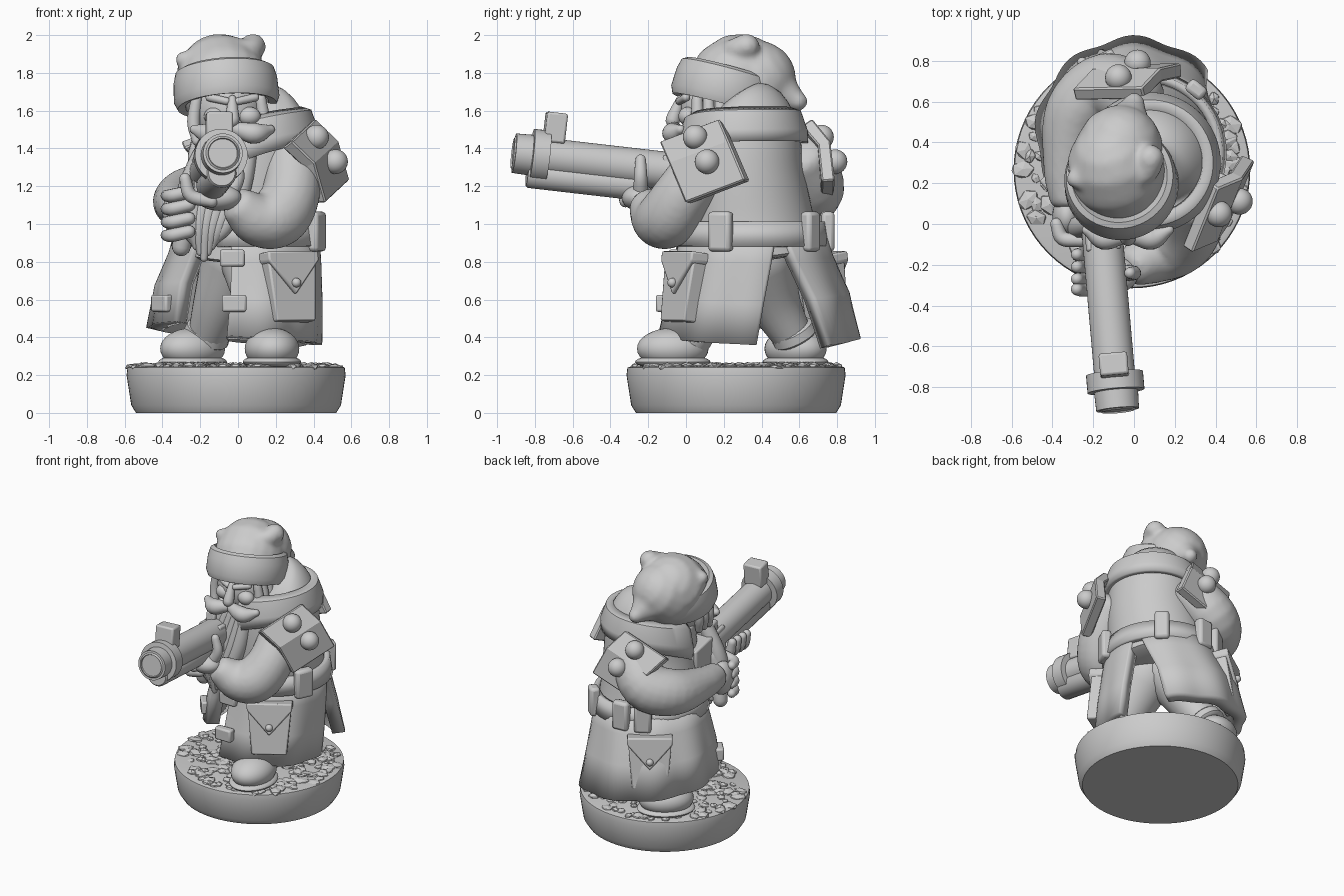
import bpy, bmesh, math, random
from mathutils import Vector, Matrix, Quaternion

if "Cube" in bpy.data.objects:
    bpy.data.objects.remove(bpy.data.objects["Cube"], do_unlink=True)
random.seed(4)
TURN = -54.5          # the body is turned away from the aim direction

grey = bpy.data.materials.new("plain_grey")
grey.use_nodes = True
grey.diffuse_color = (0.6, 0.6, 0.6, 1)
grey.node_tree.nodes["Principled BSDF"].inputs["Base Color"].default_value = (0.6, 0.6, 0.6, 1)


def finish(name, bm, smooth=True, bevel=0):
    bmesh.ops.recalc_face_normals(bm, faces=bm.faces)
    for f in bm.faces:
        f.smooth = smooth
    me = bpy.data.meshes.new(name)
    bm.to_mesh(me)
    bm.free()
    me.materials.append(grey)
    ob = bpy.data.objects.new(name, me)
    bpy.context.collection.objects.link(ob)
    if smooth:
        bpy.ops.object.select_all(action='DESELECT')
        ob.select_set(True)
        bpy.context.view_layer.objects.active = ob
        bpy.ops.object.shade_smooth_by_angle(angle=math.radians(40))
    if bevel:
        m = ob.modifiers.new("edge", 'BEVEL')
        m.width, m.segments = bevel, 2
    return ob


def bridge(bm, rings, closed=True):
    for a, b in zip(rings, rings[1:]):
        n = len(a)
        for i in range(n if closed else n - 1):
            bm.faces.new((a[i], a[(i + 1) % n], b[(i + 1) % n], b[i]))


def ring(bm, c, q, r, n):
    return [bm.verts.new(Vector(c) + q @ Vector((r * math.cos(t), r * math.sin(t), 0)))
            for t in (2 * math.pi * i / n for i in range(n))]


def loft_into(bm, pts, n=20, cap=1.0, steps=5):
    """Round limb through (x, y, z, radius) points, with domed ends."""
    p = [Vector(v) for v in pts]
    p = [p[0] * 2 - p[1]] + p + [p[-1] * 2 - p[-2]]
    s = []
    for a, b, c, d in zip(p, p[1:], p[2:], p[3:]):
        for k in range(steps):
            t = k / steps
            s.append((b * 2 + (c - a) * t + (a * 2 - b * 5 + c * 4 - d) * t * t
                      + (b * 3 - a - c * 3 + d) * t ** 3) / 2)
    s.append(p[-2])
    pos, rad = [v.to_3d() for v in s], [max(v[3], 0.004) for v in s]
    d0, d1 = (pos[0] - pos[1]).normalized(), (pos[-1] - pos[-2]).normalized()
    dome = [math.radians(a) for a in (25, 50, 70, 85)]
    pre = [(pos[0] + d0 * rad[0] * cap * math.sin(a), rad[0] * math.cos(a)) for a in reversed(dome)]
    post = [(pos[-1] + d1 * rad[-1] * cap * math.sin(a), rad[-1] * math.cos(a)) for a in dome]
    allr = pre + list(zip(pos, rad)) + post
    q, last, rings = None, None, []
    for i, (c, r) in enumerate(allr):
        d = (allr[min(i + 1, len(allr) - 1)][0] - allr[max(i - 1, 0)][0]).normalized()
        q = d.to_track_quat('Z', 'Y') if q is None else last.rotation_difference(d) @ q
        last = d
        rings.append(ring(bm, c, q, r, n))
    bridge(bm, rings)
    bm.faces.new(rings[0])
    bm.faces.new(rings[-1])


def lofts(name, paths, **kw):
    bm = bmesh.new()
    for pts in paths:
        loft_into(bm, pts, **kw)
    return finish(name, bm)


def blend(ob, voxel=0.016, rounds=6):
    """Fuse overlapping shapes into one soft surface."""
    m = ob.modifiers.new("fuse", 'REMESH')
    m.mode, m.voxel_size, m.use_smooth_shade = 'VOXEL', voxel, True
    m = ob.modifiers.new("soften", 'SMOOTH')
    m.iterations = rounds


def revolve(name, profile, loc, q=Quaternion(), n=40, closed=False):
    bm = bmesh.new()
    rings = [ring(bm, Vector(loc) + q @ Vector((0, 0, h)), q, r, n) for r, h in profile]
    bridge(bm, rings + ([rings[0]] if closed else []))
    if not closed:
        bm.faces.new(rings[0])
        bm.faces.new(rings[-1])
    finish(name, bm)


def ball(name, loc, size, yaw=0):
    bm = bmesh.new()
    m = Matrix.LocRotScale(Vector(loc), Matrix.Rotation(math.radians(yaw), 3, 'Z'), Vector(size))
    bmesh.ops.create_uvsphere(bm, u_segments=28, v_segments=16, radius=1, matrix=m)
    finish(name, bm)


def box(name, loc, size, yaw=0, q=None, bevel=0.012):
    bm = bmesh.new()
    rot = q or Matrix.Rotation(math.radians(yaw), 3, 'Z').to_quaternion()
    bmesh.ops.create_cube(bm, size=1, matrix=Matrix.LocRotScale(Vector(loc), rot, Vector(size)))
    finish(name, bm, bevel=bevel)


def shell(name, top, hem, levels, thick, fold=0.0, tilt=0.0, droop=0.0, n=56):
    """Cloth wall around the body between two angles; the hem may tilt and the ends droop."""
    bm, rows = bmesh.new(), []
    for i, (z, r, cx, cy) in enumerate(levels):
        f, row = i / (len(levels) - 1), []
        for k in range(n + 1):
            t = k / n
            lo, hi = (top[j] + (hem[j] - top[j]) * f for j in (0, 1))
            a = math.radians(lo + (hi - lo) * t + TURN)
            rr = r - thick / 2 + fold * f * math.sin(9 * a)
            h = z + tilt * f * t - droop * (1 + f) / 2 * abs(2 * t - 1) ** 3
            row.append(bm.verts.new((cx + rr * math.cos(a), cy + rr * math.sin(a), h)))
        rows.append(row)
    bridge(bm, rows, closed=False)
    m = finish(name, bm).modifiers.new("thickness", 'SOLIDIFY')
    m.thickness, m.offset = thick, 0


def around(angle, r, z):
    a = math.radians(angle + TURN)
    return Vector((0.05 + r * math.cos(a), 0.35 + r * math.sin(a), z))


# Base with rubble
revolve("base", [(0.53, 0), (0.555, 0.04), (0.58, 0.2), (0.575, 0.24), (0.56, 0.245)], (-0.01, 0.265, 0), n=72)
bm = bmesh.new()
for i in range(260):
    a, d = random.uniform(0, 2 * math.pi), 0.54 * math.sqrt(random.random())
    s = random.uniform(0.02, 0.05)
    rot = Matrix.Rotation(random.uniform(0, 3), 3, 'Z') @ Matrix.Rotation(random.uniform(-.2, .2), 3, 'X')
    bmesh.ops.create_icosphere(bm, subdivisions=1, radius=1, matrix=Matrix.LocRotScale(
        Vector((d * math.cos(a) - 0.01, d * math.sin(a) + 0.265, 0.243)), rot,
        Vector((s * 1.3, s, random.uniform(0.012, 0.028)))))
finish("rubble", bm, smooth=False)

# Boots and legs
for side, (x, y), yaw in (("left", (0.18, -0.07), 5), ("right", (-0.24, 0.58), -50)):
    ball(side + "_boot", (x, y, 0.34), (0.145, 0.19, 0.11), yaw)
    ball(side + "_sole", (x, y, 0.27), (0.155, 0.2, 0.04), yaw)
lofts("trousers", [[(0.1, 0.25, 0.82, 0.2), (0.15, 0.08, 0.55, 0.15), (0.18, 0.02, 0.4, 0.12)],
                   [(0, 0.38, 0.82, 0.2), (-0.1, 0.47, 0.58, 0.14), (-0.17, 0.58, 0.38, 0.1)]])
lofts("trouser_cuff", [[(-0.155, 0.56, 0.44, 0.12), (-0.17, 0.58, 0.4, 0.125)]], cap=0.2)

# Long coat
lofts("coat_body", [[(0.05, 0.35, 0.84, 0.37), (0.06, 0.33, 1.02, 0.345), (0.08, 0.305, 1.25, 0.322),
                     (0.08, 0.3, 1.45, 0.305), (0.07, 0.29, 1.55, 0.27), (0.05, 0.25, 1.6, 0.18)]], n=48, cap=0.1)
shell("coat_left_skirt", (-50, 75), (-46, 67), [(0.98, .38, .05, .35), (0.8, .39, .05, .33),
      (0.6, .41, .035, .3), (0.4, .43, .01, .275)], 0.09, 0.01, tilt=-0.04)
shell("coat_right_skirt", (77, 284), (97, 280), [(0.98, .38, .05, .35), (0.8, .4, .03, .38),
      (0.6, .44, 0, .42), (0.35, .48, 0, .435)], 0.09, 0.012, tilt=0.13)
shell("collar", (-70, 240), (-66, 236), [(1.6, .275, .08, .3), (1.59, .315, .08, .3),
      (1.5, .345, .08, .3), (1.44, .345, .08, .3)], 0.045, droop=0.17)

# Belt and its pouches
shell("belt", (-60, 290), (-60, 290), [(1.01, .385, .05, .35), (0.88, .405, .05, .35)], 0.04)
for a, w in ((30, 0.13), (105, 0.1), (150, 0.12), (172, 0.12)):
    box("belt_pouch", around(a, 0.4, 0.96), (0.07, w, 0.21), a + TURN, bevel=0.02)


# Large pockets with pointed flaps and buttons
def pocket(tag, angle, r):
    q = (Matrix.Rotation(math.radians(angle + TURN), 3, 'Z') @ Matrix.Rotation(math.radians(-8), 3, 'Y')).to_quaternion()
    c = around(angle, r, 0.66)
    for name, outline, x0, x1 in (
            ("pocket", [(-.12, -.18), (.12, -.18), (.15, .17), (-.15, .17)], -0.07, 0.045),
            ("pocket_flap", [(-.155, .19), (-.155, .14), (0, -.04), (.155, .14), (.155, .19)], -0.05, 0.065)):
        bm = bmesh.new()
        rings = [[bm.verts.new(c + q @ Vector((x, y, z))) for y, z in outline] for x in (x0, x1)]
        bridge(bm, rings)
        for rg in rings:
            bm.faces.new(rg)
        finish(tag + "_" + name, bm, bevel=0.01)
    ball(tag + "_pocket_button", c + q @ Vector((0.07, 0, 0.02)), (0.025,) * 3)


pocket("left", -4, 0.43)
pocket("right", 179, 0.47)
for loc, yaw in (((-0.02, -0.13, 0.58), 0), ((-0.03, -0.06, 0.82), 0), ((-0.4, 0.18, 0.58), -50)):
    box("coat_toggle", loc, (0.13, 0.06, 0.09), yaw)

# Sleeves
blend(lofts("left_sleeve", [[(0.29, 0.13, 1.35, .15), (0.28, -0.01, 1.16, .155), (0.21, -0.09, 1.04, .165),
                             (0.1, -0.15, 1.03, .145), (0.0, -0.21, 1.1, .1)]], cap=0.5))
blend(lofts("right_sleeve", [[(0.02, 0.6, 1.36, .155), (-0.13, 0.67, 1.19, .17), (-0.28, 0.54, 1.13, .16),
                              (-0.33, 0.28, 1.11, .115), (-0.32, 0.12, 1.1, .095)]], cap=0.5))


# Shoulder plates with round studs
def plate(tag, angle, out, sign):
    a = math.radians(angle)
    nrm, tan = Vector((math.cos(a), math.sin(a), 0)), Vector((-math.sin(a), math.cos(a), 0)) * sign
    c, bm = Vector((0.07, 0.34, 0)), bmesh.new()
    spot = lambda o, s, z: c + nrm * (o + out) + tan * s + Vector((0, 0, z))
    rows = [[bm.verts.new(spot(o, sh + s, z + 0.35 * s)) for s in (-0.17, 0.17)]
            for o, z, sh in ((0.35, 1.48, -0.19), (0.44, 1.37, -0.1), (0.46, 1.17, 0.0))]
    bridge(bm, rows, closed=False)
    ob = finish(tag + "_shoulder_plate", bm, smooth=False)
    m = ob.modifiers.new("thickness", 'SOLIDIFY')
    m.thickness, m.offset = 0.07, 0
    ob.modifiers.new("edge", 'BEVEL').width = 0.008
    for o, s, z in ((0.5, -0.045, 1.33), (0.43, -0.14, 1.46)):
        ball(tag + "_plate_stud", spot(o, s, z), (0.065,) * 3)


plate("left", -22, 0, 1)
plate("right", 91, -0.05, -1)

# Head, face and whiskers
ball("head", (-0.05, 0.16, 1.6), (0.19, 0.19, 0.21))
lofts("nose", [[(-0.03, -0.03, 1.66, .022), (-0.03, -0.06, 1.58, .035), (-0.03, -0.07, 1.55, .038)]])
for s in (-1, 1):
    lofts("moustache", [[(-0.03 + s * .03, -0.06, 1.5, .04), (-0.03 + s * .12, -0.07, 1.48, .055),
                         (-0.03 + s * .2, -0.03, 1.5, .025)]])
    lofts("eyebrow", [[(-0.03 + s * .03, -0.035, 1.65, .02), (-0.03 + s * .12, 0, 1.67, .022)]])
    ball("cheek", (-0.03 + s * 0.09, 0.01, 1.57), (0.06, 0.05, 0.05))
    lofts("side_hair", [[(-0.05 + s * .17, y, 1.66, .03), (-0.05 + s * .185, y, 1.54, .035),
                         (-0.05 + s * .17, y - .02, 1.44, .025)] for y in (0.06, 0.12, 0.18)], n=10)
lofts("beard", [[(-0.04 + i * .035, 0.02, 1.46, .05), (-0.12 + i * .045, -0.01, 1.2, .06),
                 (-0.17 + i * .035, -0.03, 1.0, .05), (-0.18 + i * .02, -0.02, 0.82 + abs(i) * .03, .02)]
                for i in range(-3, 4)], n=10)

# Drooping cap with a rolled brim
tilt = (Matrix.Rotation(math.radians(-15), 3, 'X') @ Matrix.Rotation(math.radians(-4), 3, 'Y')).to_quaternion()
revolve("cap_brim", [(0.22, -0.1), (0.262, -0.11), (0.28, -0.07), (0.275, 0.03), (0.262, 0.08), (0.235, 0.095),
                     (0.2, 0.05)], (-0.065, 0.21, 1.73), tilt, n=56, closed=True)
blend(lofts("cap", [[(-0.08, 0.25, 1.74, .245), (-0.09, 0.28, 1.77, .24)],
                    [(-0.08, 0.34, 1.74, .22), (-0.07, 0.37, 1.76, .215)],
                    [(-0.05, 0.44, 1.73, .16), (-0.02, 0.53, 1.68, .1), (0.0, 0.59, 1.65, .055)],
                    [(-0.29, 0.22, 1.87, .045), (-0.1, 0.2, 1.9, .06), (0.05, 0.25, 1.92, .06),
                     (0.08, 0.32, 1.94, .07)]]), rounds=8)

# Gun
muzzle = Vector((-0.08, -0.91, 1.375))
aim = (Vector((-0.16, 0.0, 1.27)) - muzzle).normalized()
gq = aim.to_track_quat('Z', 'Y')
revolve("barrel", [(0.055, 0.06), (0.06, 0), (0.105, 0), (0.108, 0.09), (0.14, 0.092), (0.14, 0.18),
                   (0.1, 0.182), (0.1, 0.95)], muzzle, gq)
revolve("bore_ring", [(0.06, 0.035), (0.08, -0.008), (0.09, 0)], muzzle, gq)
revolve("pump_tube", [(0.07, 0), (0.08, 0.012), (0.08, 0.62), (0.07, 0.63)], muzzle + aim * 0.07 + Vector((0, 0, -0.095)), gq)
box("front_sight", muzzle + aim * 0.22 + Vector((0, 0, 0.16)), (0.14, 0.16, 0.11), q=gq)
box("receiver", muzzle + aim * 0.98 + Vector((0, 0, -0.02)), (0.17, 0.2, 0.4), q=gq)
box("rear_sight", muzzle + aim * 0.9 + Vector((-0.03, 0, 0.11)), (0.07, 0.08, 0.1), q=gq)
lofts("grip", [[(-0.22, 0.0, 1.2, .07), (-0.27, 0.0, 1.05, .06), (-0.3, 0.02, 0.88, .05)]])

# Hands
ball("left_palm", (-0.1, -0.25, 1.14), (0.12, 0.09, 0.07))
lofts("left_thumb", [[(-0.04, -0.24, 1.16, .04), (0, -0.24, 1.25, .035), (-0.02, -0.24, 1.34, .028)]])
lofts("left_fingers", [[(-0.14, y, 1.12, .033), (-0.25, y, 1.15, .036), (-0.28, y, 1.24, .03)]
                       for y in (-0.15, -0.21, -0.27, -0.32)], n=12)
ball("right_palm", (-0.33, 0.04, 1.06), (0.07, 0.1, 0.12))
lofts("right_fingers", [[(-0.38, 0.0, z, .03), (-0.35, -0.07, z, .036), (-0.26, -0.08, z + .02, .034)]
                        for z in (0.94, 1.01, 1.08, 1.15)], n=12)
